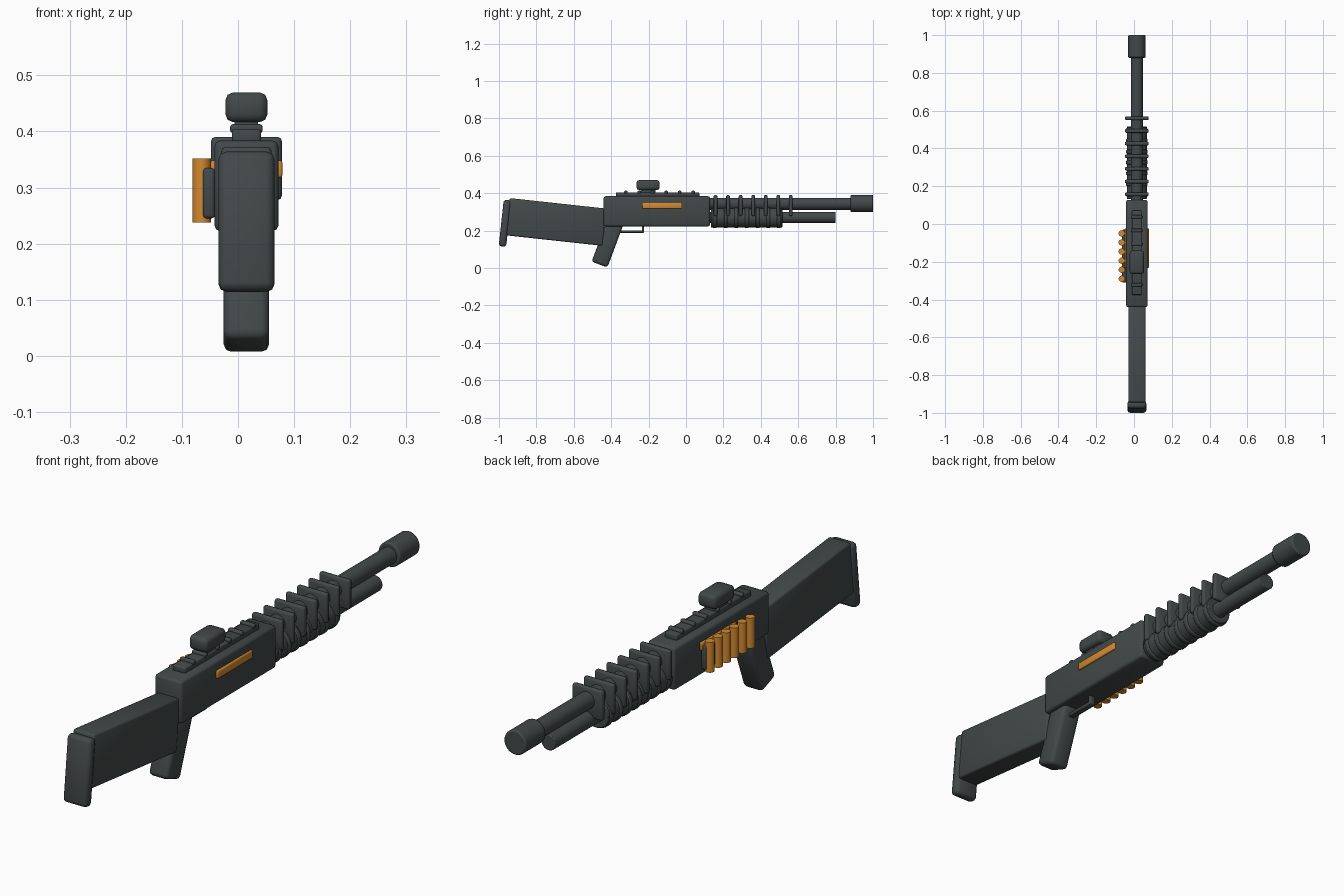
import bpy
from math import radians

if "Cube" in bpy.data.objects:
    bpy.data.objects.remove(bpy.data.objects["Cube"], do_unlink=True)

CX = 0.015  # centre line of the body


def material(name, colour):
    m = bpy.data.materials.new(name)
    m.use_nodes = True
    m.diffuse_color = colour
    bsdf = next(n for n in m.node_tree.nodes if n.type == 'BSDF_PRINCIPLED')
    bsdf.inputs["Base Color"].default_value = colour
    return m


GREY = material("dark grey", (0.055, 0.065, 0.065, 1))
ORANGE = material("orange", (0.65, 0.25, 0.03, 1))


def finish(name, mat):
    ob = bpy.context.object
    ob.name = name
    ob.data.materials.append(mat)
    return ob


def box(name, loc, size, bevel=0.008, tilt=0, mat=GREY, segments=2):
    """Bevelled box, tilted about x."""
    bpy.ops.mesh.primitive_cube_add(size=1, location=loc)
    ob = finish(name, mat)
    ob.scale = size
    bpy.ops.object.transform_apply(location=False, rotation=False, scale=True)
    ob.rotation_euler.x = radians(tilt)
    mod = ob.modifiers.new("Bevel", 'BEVEL')
    mod.width = bevel
    mod.segments = segments
    bpy.ops.object.modifier_apply(modifier=mod.name)
    bpy.ops.object.shade_smooth_by_angle(angle=radians(50))
    return ob


def rod(name, y0, y1, z, r, bevel=0.003):
    """Cylinder lying along y."""
    bpy.ops.mesh.primitive_cylinder_add(
        vertices=32, radius=r, depth=y1 - y0,
        location=(CX, (y0 + y1) / 2, z), rotation=(radians(90), 0, 0))
    ob = finish(name, GREY)
    mod = ob.modifiers.new("Bevel", 'BEVEL')
    mod.width = bevel
    mod.segments = 2
    mod.limit_method = 'ANGLE'
    bpy.ops.object.shade_smooth_by_angle(angle=radians(40))
    return ob


# Receiver with ports on both sides
box("receiver", (CX, -0.156, 0.303), (0.114, 0.568, 0.161), 0.01)
for side, x in (("right", -0.042), ("left", 0.072)):
    box(side + "_port", (x, -0.128, 0.333), (0.014, 0.21, 0.03), 0.004, mat=ORANGE)

# Barrel, muzzle and magazine tube
rod("barrel", 0.1, 0.95, 0.343, 0.032)
rod("muzzle", 0.88, 1.0, 0.345, 0.046, 0.005)
rod("magazine_tube", 0.1, 0.8, 0.27, 0.03)

# Pump grip with ridges
rod("pump", 0.133, 0.516, 0.27, 0.053)
for i in range(7):
    y = 0.155 + i * 0.057
    rod(f"pump_ridge_{i + 1}", y - 0.011, y + 0.011, 0.27, 0.057, 0.006)

# Heat shield fins around the barrel
for i in range(7):
    box(f"heat_fin_{i + 1}", (CX, 0.158 + i * 0.067, 0.334), (0.126, 0.02, 0.112), 0.007)

# Top rail with cross teeth
box("rail", (CX, -0.152, 0.391), (0.052, 0.446, 0.026), 0.005)
for i in range(6):
    box(f"rail_tooth_{i + 1}", (CX, -0.322 + i * 0.072, 0.405), (0.058, 0.018, 0.016), 0.005)

# Sight
box("sight_mount", (CX, -0.203, 0.41), (0.042, 0.08, 0.03), 0.005)
box("sight", (CX, -0.203, 0.443), (0.075, 0.124, 0.053), 0.014)

# Stock and butt pad
box("stock", (CX, -0.695, 0.246), (0.09, 0.52, 0.2), 0.008, -6.2)
box("butt_pad", (CX, -0.968, 0.239), (0.1, 0.04, 0.25), 0.014, -6.2)

# Pistol grip and trigger guard
box("grip", (CX, -0.417, 0.14), (0.081, 0.09, 0.26), 0.014, -20.5)
box("guard_bar", (CX, -0.295, 0.194), (0.026, 0.14, 0.012), 0.004)
box("guard_post", (CX, -0.23, 0.207), (0.026, 0.012, 0.036), 0.004)

# Spare shells and their holder
box("shell_holder", (-0.052, -0.17, 0.29), (0.022, 0.28, 0.09), 0.006)
for i in range(6):
    bpy.ops.mesh.primitive_cylinder_add(
        vertices=24, radius=0.0165, depth=0.114,
        location=(-0.065, -0.05 - i * 0.048, 0.295))
    finish(f"shell_{i + 1}", ORANGE)
    bpy.ops.object.shade_smooth_by_angle(angle=radians(40))
